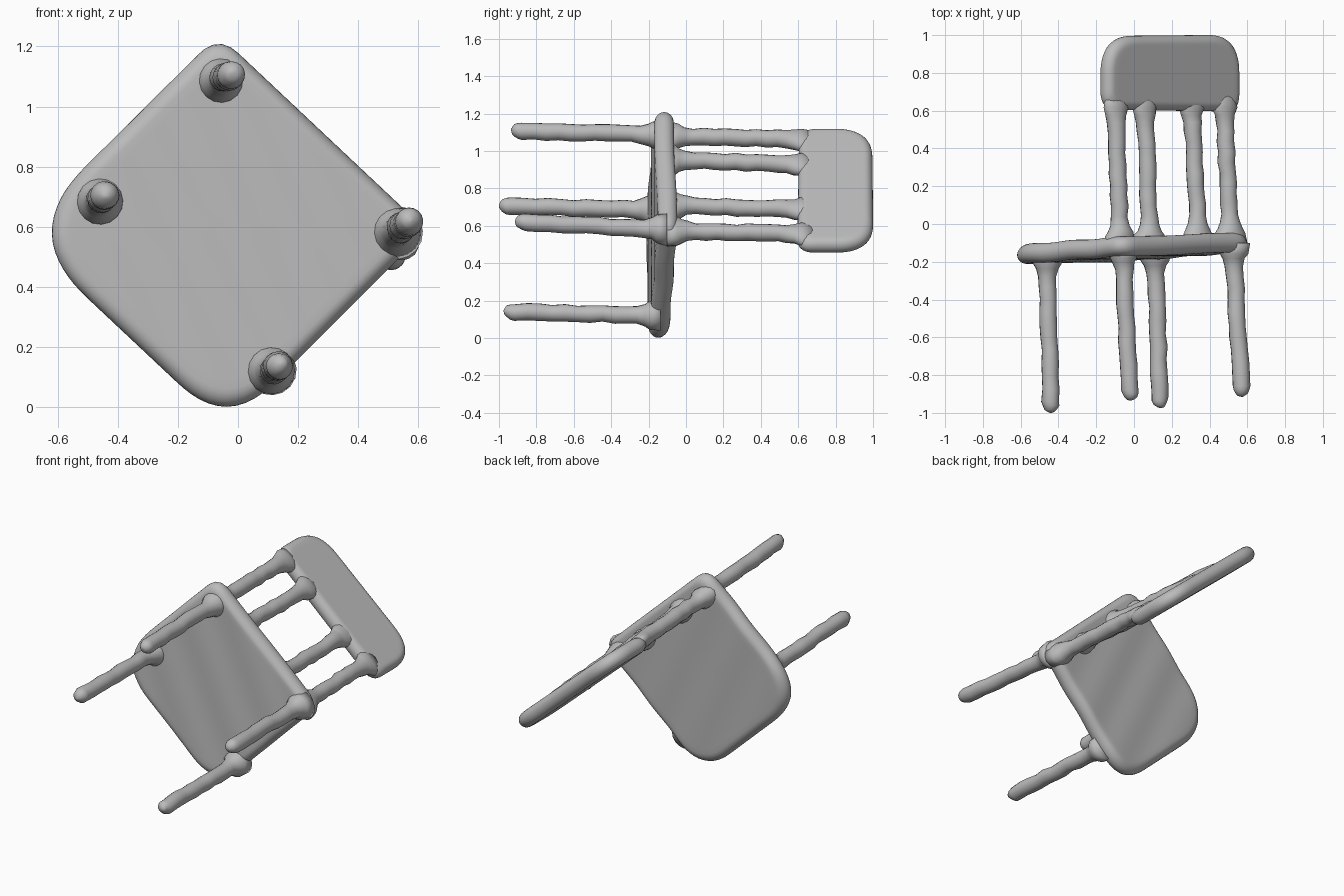
import bpy, bmesh, math, random
from mathutils import Vector

if "Cube" in bpy.data.objects:
    bpy.data.objects.remove(bpy.data.objects["Cube"], do_unlink=True)
random.seed(4)

grey = bpy.data.materials.new("plain_grey")
grey.use_nodes = True
grey.diffuse_color = (0.5, 0.5, 0.5, 1)
grey.node_tree.nodes["Principled BSDF"].inputs["Base Color"].default_value = (0.5, 0.5, 0.5, 1)

ACROSS = Vector((0.748, 0, -0.663))   # direction along the back edge of the seat
NORMAL = Vector((0.663, 0, 0.748))    # direction the backrest faces


def loft(name, rings):
    """Skin a list of equal-length rings and cap both ends."""
    bm = bmesh.new()
    loops = [[bm.verts.new(p) for p in ring] for ring in rings]
    n = len(loops[0])
    for a, b in zip(loops, loops[1:]):
        for i in range(n):
            j = (i + 1) % n
            bm.faces.new((a[i], a[j], b[j], b[i]))
    bm.faces.new(loops[0])
    bm.faces.new(loops[-1])
    bmesh.ops.recalc_face_normals(bm, faces=bm.faces)
    mesh = bpy.data.meshes.new(name)
    bm.to_mesh(mesh)
    bm.free()
    mesh.materials.append(grey)
    for poly in mesh.polygons:
        poly.use_smooth = True
    obj = bpy.data.objects.new(name, mesh)
    bpy.context.collection.objects.link(obj)
    return obj


def rounded_outline(corners, count):
    """Polygon of (a, b, rounding) corners, resampled evenly."""
    pts = []
    for i, (a, b, d) in enumerate(corners):
        c = Vector((a, b))
        p = Vector(corners[i - 1][:2])
        q = Vector(corners[(i + 1) % len(corners)][:2])
        s, e = c + (p - c).normalized() * d, c + (q - c).normalized() * d
        for k in range(13):
            t = k / 12
            pts.append(s * (1 - t) ** 2 + c * 2 * t * (1 - t) + e * t * t)
    pts.append(pts[0])
    lengths = [(q - p).length for p, q in zip(pts, pts[1:])]
    step, out, run, i = sum(lengths) / count, [], 0, 0
    for k in range(count):
        while run + lengths[i] < k * step:
            run += lengths[i]
            i += 1
        out.append(pts[i].lerp(pts[i + 1], (k * step - run) / max(lengths[i], 1e-9)))
    return out


def slab(name, corners, half, edge, place, count=112):
    """Pillow-edged plate; place(a, b, h) maps plate coordinates to space."""
    line = rounded_outline(corners, count)
    lo = Vector((min(p.x for p in line), min(p.y for p in line)))
    hi = Vector((max(p.x for p in line), max(p.y for p in line)))
    mid, ext = (lo + hi) / 2, (hi - lo) / 2
    inner = [0.04 + 0.06 * k for k in range(16)]
    levels = [(edge, -half, m) for m in inner]
    for k in range(-6, 7):
        t = math.radians(15 * k)
        levels.append((edge * (1 - math.cos(t)), half * math.sin(t), 1))
    levels += [(edge, half, m) for m in reversed(inner)]
    rings = []
    for inset, h, m in levels:
        rings.append([place(mid.x + (p.x - mid.x) * (1 - inset / ext.x) * m,
                            mid.y + (p.y - mid.y) * (1 - inset / ext.y) * m, h)
                      for p in line])
    return loft(name, rings)


def rod(name, start, end, profile, sides=16):
    """Slightly uneven rod; profile holds (fraction, radius across, radius deep)."""
    rings = []
    for t, ra, rn in profile:
        wob = random.uniform(0.96, 1.05)
        c = start.lerp(end, t) + Vector((random.uniform(-1, 1), 0, random.uniform(-1, 1))) * 0.004
        rings.append([c + ACROSS * ra * wob * math.cos(math.tau * i / sides)
                      + NORMAL * rn * wob * math.sin(math.tau * i / sides) for i in range(sides)])
    return loft(name, rings)


# Seat: a slightly tilted, gently rippled plate, rounder at its front corners
def seat_plane(x, z):
    return -0.137 + 0.054 * x + 0.025 * (z - 0.3)


def seat_place(x, z, h):
    y = seat_plane(x, z)
    return Vector((x, y + h + 0.003 * math.sin(math.tau * y / 0.018), z))


slab("seat", [(-0.065, 1.24, 0.09), (-0.731, 0.579, 0.31), (-0.035, -0.075, 0.22),
              (0.628, 0.588, 0.09)], 0.052, 0.06, seat_place)


# Backrest panel
def panel_place(u, y, h):
    return Vector((0.19, y, 0.7875)) + ACROSS * u + NORMAL * h


slab("backrest_panel", [(-0.475, 0.605, 0.09), (0.475, 0.595, 0.08),
                        (0.475, 1.002, 0.2), (-0.475, 0.995, 0.2)], 0.047, 0.045, panel_place)

# Back posts: flared where they meet the seat and the panel
post_profile = [(0, 0.1, 0.07), (0.07, 0.09, 0.066), (0.1, 0.07, 0.058), (0.14, 0.054, 0.05)]
post_profile += [(0.2 + 0.07 * k, 0.045, 0.045) for k in range(9)]
post_profile += [(0.82, 0.05, 0.046), (0.87, 0.062, 0.046), (0.92, 0.08, 0.044), (1, 0.07, 0.03)]
posts = {"back_post_outer_right": (-0.07, 1.08, -0.10, 1.06),
         "back_post_inner_right": (0.085, 0.955, 0.055, 0.925),
         "back_post_inner_left": (0.345, 0.71, 0.30, 0.685),
         "back_post_outer_left": (0.51, 0.575, 0.475, 0.555)}
for name, (x0, z0, x1, z1) in posts.items():
    rod(name, Vector((x0, seat_plane(x0, z0), z0)), Vector((x1, 0.68, z1)), post_profile)

# Legs: flared at the seat, rounded at the tip
leg_profile = [(t, r, r) for t, r in [(0, 0.085), (0.07, 0.074), (0.1, 0.058), (0.15, 0.049)]]
leg_profile += [(0.21 + 0.08 * k, 0.045, 0.045) for k in range(10)]
leg_profile += [(t, r, r) for t, r in [(0.955, 0.043), (0.98, 0.032), (0.994, 0.018), (1, 0.004)]]
legs = {"back_leg_right": (-0.06, 1.085, -0.02, 1.11, -0.935),
        "front_leg_right": (-0.46, 0.685, -0.44, 0.705, -1.0),
        "front_leg_left": (0.11, 0.12, 0.14, 0.14, -0.975),
        "back_leg_left": (0.525, 0.58, 0.57, 0.62, -0.915)}
for name, (x0, z0, x1, z1, tip) in legs.items():
    rod(name, Vector((x0, seat_plane(x0, z0), z0)), Vector((x1, tip, z1)), leg_profile)
